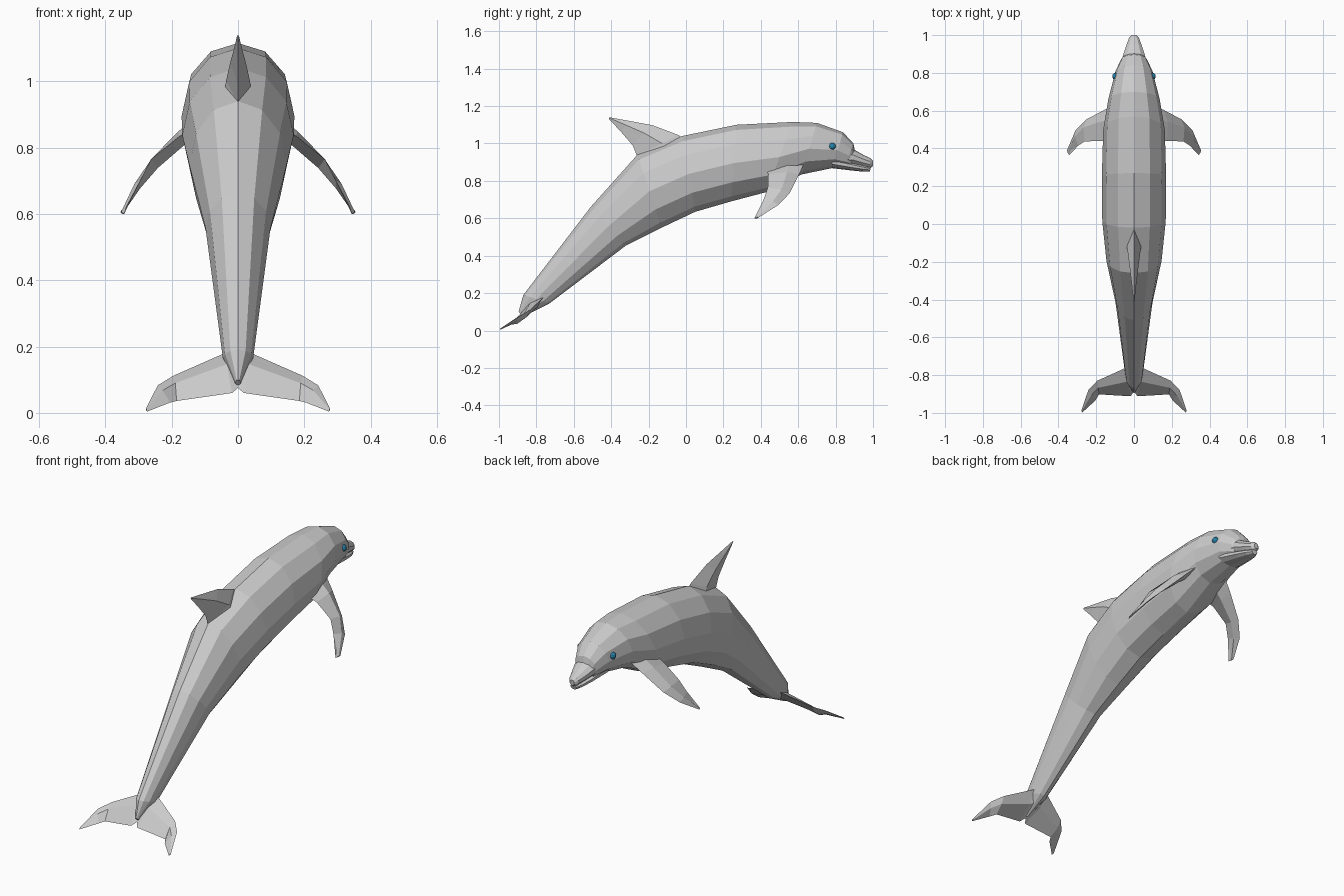
import bpy, bmesh
from math import sin, cos, pi
from mathutils import Vector


def loft(name, rings, mirror=False):
    """Skin a list of equal-length point rings and cap both ends."""
    bm = bmesh.new()
    vr = [[bm.verts.new(p) for p in r] for r in rings]
    n = len(vr[0])
    for a, b in zip(vr, vr[1:]):
        for i in range(n):
            j = (i + 1) % n
            bm.faces.new((a[i], a[j], b[j], b[i]))
    bm.faces.new(vr[0])
    bm.faces.new(vr[-1])
    bmesh.ops.recalc_face_normals(bm, faces=bm.faces)
    me = bpy.data.meshes.new(name)
    bm.to_mesh(me)
    bm.free()
    ob = bpy.data.objects.new(name, me)
    bpy.context.collection.objects.link(ob)
    if mirror:
        ob.modifiers.new("Mirror", 'MIRROR').use_mirror_merge = False
    return ob


def hoop(ty, tz, by, bz, w, n=12):
    """Body section between a back point and a belly point, half-width w."""
    top, bot = Vector((0, ty, tz)), Vector((0, by, bz))
    c, h = (top + bot) / 2, (top - bot) / 2
    return [c + h * cos(2 * pi * i / n) + Vector((w * sin(2 * pi * i / n), 0, 0))
            for i in range(n)]


def fin(name, sections, mirror=True):
    """Thin fin from (leading point, trailing point, half thickness)."""
    span = Vector(sections[-1][0]) - Vector(sections[0][0])
    rings = []
    for lead, trail, t in sections:
        lead, trail = Vector(lead), Vector(trail)
        nrm = (trail - lead).cross(span).normalized() * t
        m = lead.lerp(trail, 0.4)
        rings.append([lead, m + nrm, trail, m - nrm])
    return loft(name, rings, mirror)


# body, from the tail stock to the forehead
loft("body", [hoop(*s) for s in (
    (-0.895, 0.10, -0.87, 0.075, 0.008),
    (-0.87, 0.19, -0.73, 0.145, 0.046),
    (-0.51, 0.66, -0.32, 0.455, 0.098),
    (-0.26, 0.94, -0.13, 0.55, 0.146),
    (-0.02, 1.04, 0.05, 0.635, 0.168),
    (0.27, 1.10, 0.24, 0.69, 0.170),
    (0.57, 1.115, 0.43, 0.74, 0.163),
    (0.70, 1.11, 0.62, 0.835, 0.136),
    (0.84, 1.06, 0.78, 0.868, 0.098),
    (0.895, 1.00, 0.85, 0.868, 0.068),
    (0.902, 0.965, 0.87, 0.87, 0.055))])

# beak: upper and lower jaws
loft("upper_jaw", [hoop(*s, n=10) for s in (
    (0.84, 0.975, 0.82, 0.885, 0.075),
    (0.90, 0.967, 0.89, 0.882, 0.060),
    (0.95, 0.938, 0.945, 0.874, 0.042),
    (0.985, 0.922, 0.985, 0.868, 0.028),
    (1.0, 0.908, 0.998, 0.876, 0.014))])
loft("lower_jaw", [hoop(*s, n=10) for s in (
    (0.78, 0.93, 0.78, 0.868, 0.075),
    (0.90, 0.90, 0.89, 0.855, 0.052),
    (0.955, 0.885, 0.95, 0.849, 0.036),
    (0.99, 0.875, 0.982, 0.849, 0.018))])

# dorsal fin with its swept tip
fin("dorsal_fin", [
    ((0, 0.02, 0.99), (0, -0.27, 0.86), 0.045),
    ((0, -0.04, 1.045), (0, -0.263, 0.935), 0.036),
    ((0, -0.18, 1.098), (0, -0.285, 0.99), 0.024),
    ((0, -0.30, 1.12), (0, -0.35, 1.065), 0.012),
    ((0, -0.41, 1.14), (0, -0.413, 1.132), 0.003)], mirror=False)

# pectoral flippers
fin("flipper", [
    ((0.10, 0.63, 0.89), (0.12, 0.43, 0.86), 0.022),
    ((0.155, 0.605, 0.835), (0.175, 0.44, 0.835), 0.022),
    ((0.25, 0.555, 0.735), (0.262, 0.437, 0.765), 0.016),
    ((0.31, 0.495, 0.672), (0.295, 0.415, 0.70), 0.011),
    ((0.355, 0.39, 0.605), (0.343, 0.365, 0.60), 0.004)])

# tail flukes
fin("fluke", [
    ((0.0, -0.745, 0.19), (0.0, -0.885, 0.075), 0.022),
    ((0.045, -0.762, 0.178), (0.018, -0.912, 0.06), 0.020),
    ((0.195, -0.83, 0.112), (0.185, -0.902, 0.036), 0.012),
    ((0.242, -0.88, 0.083), (0.205, -0.935, 0.031), 0.008),
    ((0.278, -0.985, 0.012), (0.274, -0.998, 0.004), 0.003)])

# eyes
blue = bpy.data.materials.new("eye_blue")
blue.diffuse_color = (0.02, 0.22, 0.40, 1)
for side, x in (("right", 0.097), ("left", -0.097)):
    bpy.ops.mesh.primitive_uv_sphere_add(segments=10, ring_count=6, radius=0.019,
                                         location=(x, 0.782, 0.985))
    eye = bpy.context.object
    eye.name = "eye_" + side
    eye.data.materials.append(blue)
